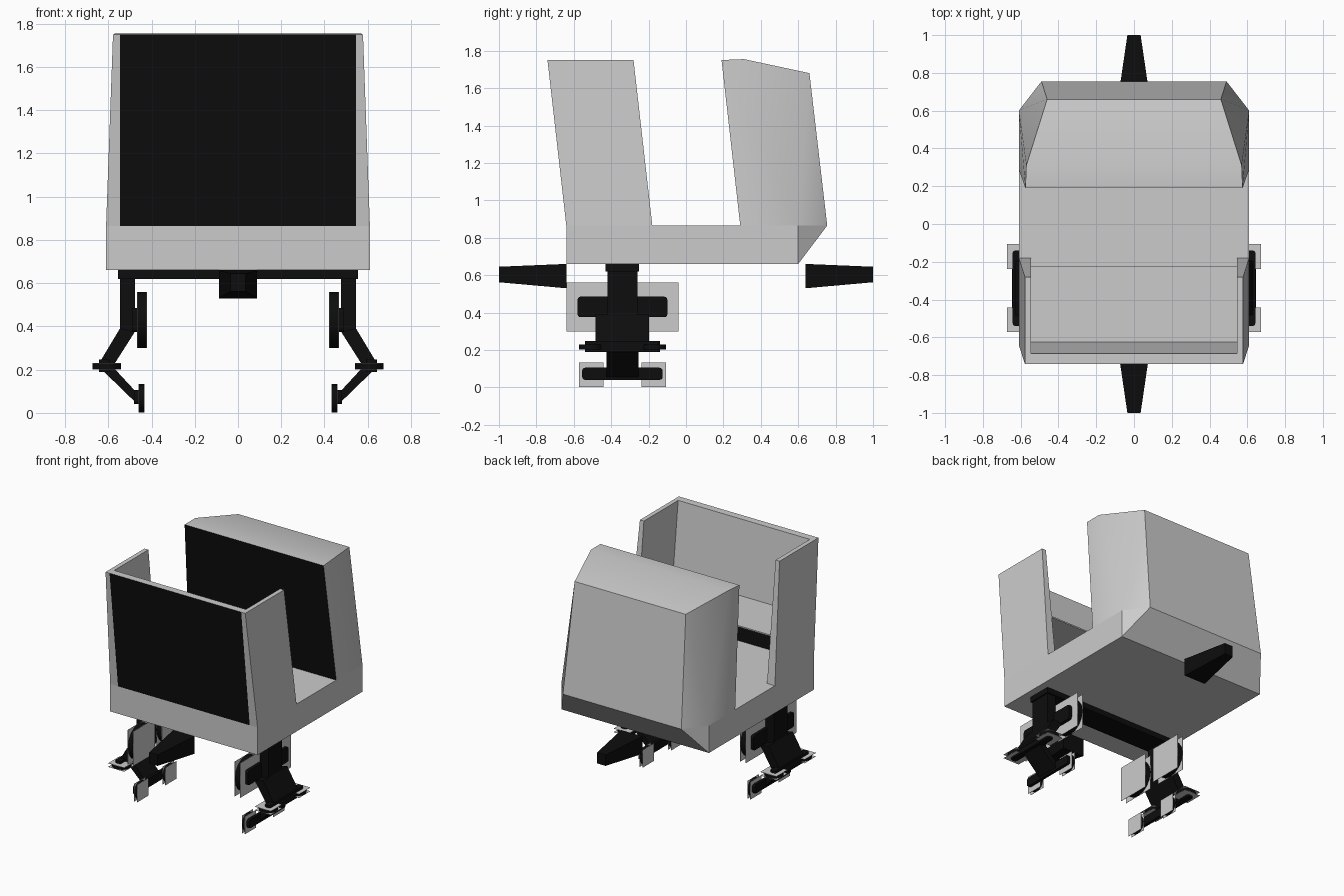
import bpy, bmesh, math
from mathutils import Matrix, Vector

if "Cube" in bpy.data.objects:
    bpy.data.objects.remove(bpy.data.objects["Cube"])


def material(name, value):
    m = bpy.data.materials.new(name)
    m.use_nodes = True
    color = (value, value, value, 1)
    m.diffuse_color = color
    m.node_tree.nodes["Principled BSDF"].inputs["Base Color"].default_value = color
    return m


GREY = material("light grey", 0.6)
BLACK = material("black", 0.004)


def finish(name, bm, mats, rule=None, smooth=0):
    bmesh.ops.recalc_face_normals(bm, faces=bm.faces)
    bm.normal_update()
    if rule:
        for f in bm.faces:
            f.material_index = int(rule(f.normal))
    mesh = bpy.data.meshes.new(name)
    bm.to_mesh(mesh)
    bm.free()
    for m in mats:
        mesh.materials.append(m)
    ob = bpy.data.objects.new(name, mesh)
    bpy.context.collection.objects.link(ob)
    if smooth:
        bpy.ops.object.select_all(action='DESELECT')
        ob.select_set(True)
        bpy.context.view_layer.objects.active = ob
        bpy.ops.object.shade_smooth_by_angle(angle=math.radians(smooth))
    return ob


def hull(name, points, mats, rule=None, smooth=0):
    bm = bmesh.new()
    for p in points:
        bm.verts.new(p)
    bmesh.ops.convex_hull(bm, input=bm.verts)
    bmesh.ops.dissolve_limit(bm, angle_limit=0.02, verts=bm.verts, edges=bm.edges)
    return finish(name, bm, mats, rule, smooth)


def box(name, x, y, z, mat):
    return hull(name, [(a, b, c) for a in x for b in y for c in z], [mat])


def both(points):
    return [(s * x, y, z) for x, y, z in points for s in (-1, 1)]


def lean(y, z):
    # The cabin ends tilt forward with height
    return y - (z - FLOOR) * 0.1 / 0.88


FLOOR, TOP, SEAT, BASE = 0.865, 1.75, 1.2, 0.66

# Floor tub with raked tail
hull("floor_tub", both([(0.61, -0.64, BASE), (0.61, 0.6, BASE), (0.61, -0.64, FLOOR),
                        (0.61, 0.6, FLOOR), (0.49, 0.755, FLOOR)]), [GREY], smooth=20)

# Rear cabin with a black bulkhead facing forward
hull("rear_cabin", both([(0.61, 0.29, FLOOR), (0.61, 0.6, FLOOR), (0.49, 0.755, FLOOR),
                         (0.575, 0.19, TOP), (0.57, 0.31, TOP + 0.005), (0.46, 0.66, 1.68)]),
     [GREY, BLACK], lambda n: n.y < -0.9, smooth=30)


# Front cabin: black windscreen, inner trim, seat and side walls
def front_panel(name, y0, y1, z0, z1, mats, rule=None):
    pts = [(0.545, lean(y, z), z) for y in (y0, y1) for z in (z0, z1)]
    return hull(name, both(pts), mats, rule)


front_panel("front_wall", -0.64, -0.585, SEAT, TOP, [GREY, BLACK], lambda n: n.y < -0.9)
front_panel("lower_front_panel", -0.64, -0.632, FLOOR, SEAT, [BLACK])
hull("seat", both([(0.545, lean(y, SEAT), z) for y in (-0.635, -0.185)
                   for z in (SEAT, SEAT + 0.01)]), [GREY])
for side, s in (("left", 1), ("right", -1)):
    hull(side + "_front_side_wall",
         [(s * x, lean(y, z), z) for z, outer in ((FLOOR, 0.61), (TOP, 0.578))
          for x in (0.545, outer) for y in (-0.64, -0.18)], [GREY])

# Tapered couplers at both ends
for end, s in (("front", -1), ("rear", 1)):
    hull(end + "_coupler", both([(0.088, s * 0.64, 0.53), (0.088, s * 0.64, BASE),
                                 (0.035, s, 0.562), (0.035, s, 0.645)]), [BLACK])

# Cross beam under the floor
MID = -0.34
box("cross_beam", (-0.555, 0.555), (MID - 0.09, MID + 0.09), (0.62, BASE), BLACK)


def wheel(name, center, radius, width, axis):
    # Round black tyre between two square grey cover plates
    turn = Matrix.Rotation(math.pi / 2, 4, 'Y') if axis == 'X' else Matrix.Identity(4)
    place = Matrix.Translation(center) @ turn
    bm = bmesh.new()
    bmesh.ops.create_cone(bm, cap_ends=True, segments=16, radius1=radius,
                          radius2=radius, depth=width, matrix=place)
    finish(name + "_tyre", bm, [BLACK], smooth=40)
    bm = bmesh.new()
    for s in (-1, 1):
        plate = place @ Matrix.Translation((0, 0, s * (width / 2 + 0.001)))
        plate = plate @ Matrix.Diagonal((2 * radius, 2 * radius, 0.002, 1))
        bmesh.ops.create_cube(bm, size=1, matrix=plate)
    finish(name + "_covers", bm, [GREY])


def arm(name, s, outline, half):
    hull(name, [(s * x, MID + d, z) for x, z in outline for d in (-half, half)], [BLACK])


def rounded_bar(name, x, z, half, axis):
    # Flat bar along y with rounded corners
    ob = box(name, x, (MID - half, MID + half), z, BLACK)
    bev = ob.modifiers.new("rounding", 'BEVEL')
    bev.width, bev.segments = 0.016, 3
    bev.limit_method = 'WEIGHT'
    weight = ob.data.attributes.new("bevel_weight_edge", 'FLOAT', 'EDGE')
    for e in ob.data.edges:
        a, b = (ob.data.vertices[i].co for i in e.vertices)
        weight.data[e.index].value = float(abs((b - a)[axis]) > 0.001)


# Folded legs with three pairs of guide wheels on each side
for side, s in (("left", 1), ("right", -1)):
    arm(side + "_upper_leg", s, [(0.477, 0.375), (0.546, 0.375), (0.477, 0.63), (0.546, 0.63)], 0.08)
    arm(side + "_middle_leg", s, [(0.477, 0.375), (0.546, 0.39), (0.585, 0.205), (0.645, 0.225)], 0.143)
    arm(side + "_lower_leg", s, [(0.59, 0.225), (0.635, 0.205), (0.465, 0.09), (0.465, 0.04)], 0.085)

    rounded_bar(side + "_upper_bar", (s * 0.467, s * 0.49), (0.375, 0.485), 0.24, 0)
    rounded_bar(side + "_middle_bar", (s * 0.595, s * 0.643), (0.188, 0.248), 0.2, 2)
    rounded_bar(side + "_lower_bar", (s * 0.46, s * 0.482), (0.04, 0.105), 0.215, 0)

    for end, d in (("front", -1), ("rear", 1)):
        tag = side + "_" + end
        wheel(tag + "_upper_wheel", Vector((s * 0.443, MID + d * 0.17, 0.43)), 0.13, 0.042, 'X')
        wheel(tag + "_middle_wheel", Vector((s * 0.607, MID + d * 0.167, 0.216)), 0.066, 0.025, 'Z')
        wheel(tag + "_lower_wheel", Vector((s * 0.446, MID + d * 0.167, 0.067)), 0.066, 0.022, 'X')
